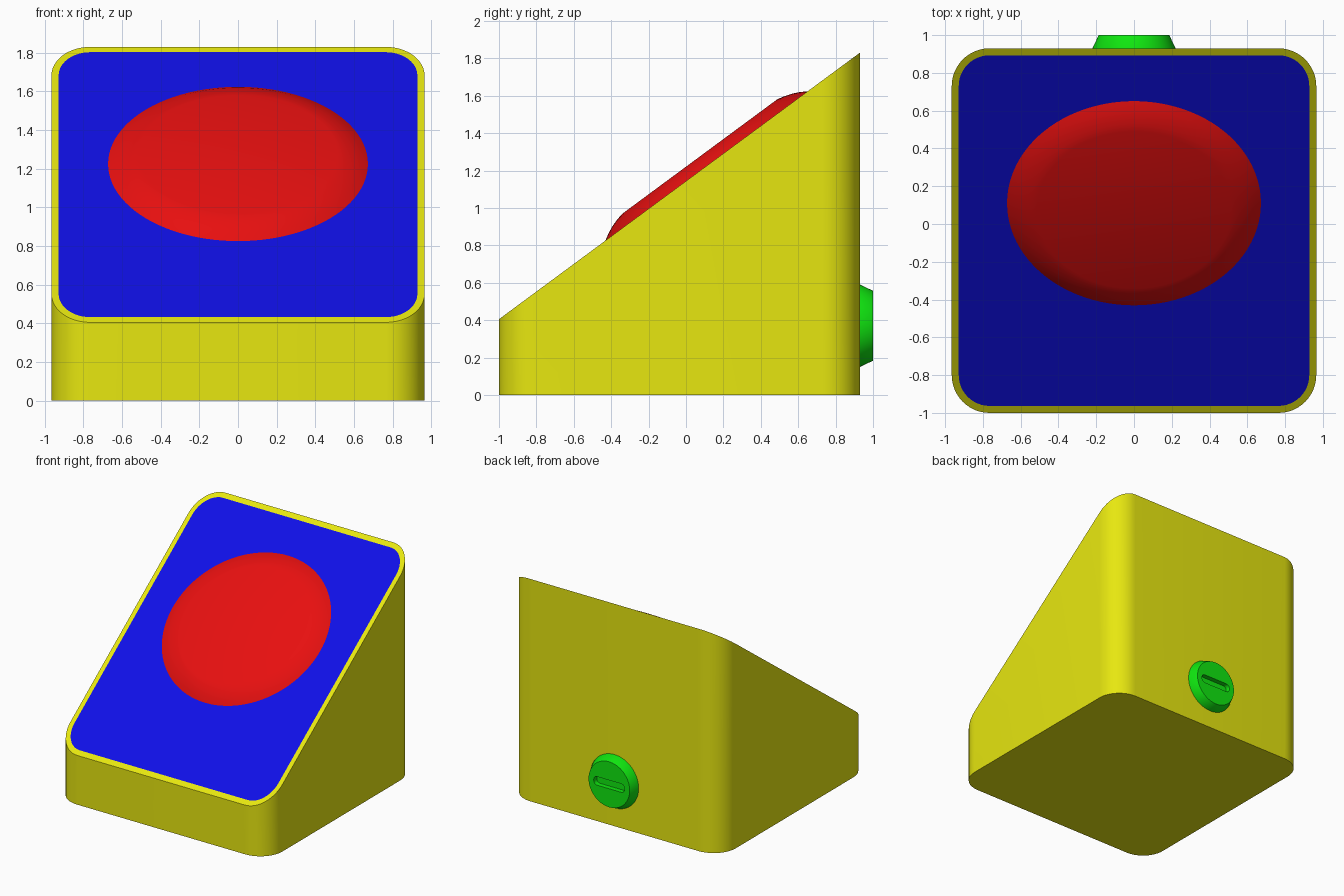
import bpy, bmesh
from math import pi, cos, sin, atan2, radians
from mathutils import Matrix, Vector

if "Cube" in bpy.data.objects:
    bpy.data.objects.remove(bpy.data.objects["Cube"])

HALF_X, FRONT, BACK = 0.965, -1.0, 0.93
LOW, HIGH = 0.405, 1.83
MID_Y, HALF_Y = (FRONT + BACK) / 2, (BACK - FRONT) / 2
SLOPE = (HIGH - LOW) / (BACK - FRONT)


def material(name, rgb):
    m = bpy.data.materials.new(name)
    m.use_nodes = True
    m.diffuse_color = (*rgb, 1)
    m.node_tree.nodes["Principled BSDF"].inputs["Base Color"].default_value = (*rgb, 1)
    return m


YELLOW = material("yellow", (0.8, 0.8, 0.005))
BLUE = material("blue", (0.005, 0.005, 0.8))
RED = material("red", (0.8, 0.005, 0.005))
GREEN = material("green", (0.005, 0.8, 0.005))


def finish(name, bm, mats, angle=30):
    bmesh.ops.recalc_face_normals(bm, faces=bm.faces)
    mesh = bpy.data.meshes.new(name)
    bm.to_mesh(mesh)
    bm.free()
    ob = bpy.data.objects.new(name, mesh)
    bpy.context.collection.objects.link(ob)
    for m in mats:
        mesh.materials.append(m)
    bpy.ops.object.select_all(action="DESELECT")
    ob.select_set(True)
    bpy.context.view_layer.objects.active = ob
    bpy.ops.object.shade_smooth_by_angle(angle=radians(angle))
    return ob


def rounded_outline(hx, hy, r, steps=12):
    """Points around a rounded rectangle centred on the origin."""
    pts = []
    for q, (sx, sy) in enumerate([(1, 1), (-1, 1), (-1, -1), (1, -1)]):
        for i in range(steps + 1):
            a = (q + i / steps) * pi / 2
            pts.append((sx * (hx - r) + r * cos(a), sy * (hy - r) + r * sin(a)))
    return pts


def bridge(bm, a, b):
    for i in range(len(a)):
        j = (i + 1) % len(a)
        bm.faces.new((a[i], a[j], b[j], b[i]))


def lathe(profile, segments=96):
    """Closed solid of revolution about z from (radius, height) rings."""
    bm = bmesh.new()
    rings = [[bm.verts.new((r * cos(2 * pi * i / segments), r * sin(2 * pi * i / segments), z))
              for i in range(segments)] for r, z in profile]
    for a, b in zip(rings, rings[1:]):
        bridge(bm, a, b)
    bm.faces.new(rings[0])
    bm.faces.new(rings[-1])
    return bm


# Wedge housing: rounded walls, sloping rim and inset blue panel
bm = bmesh.new()


def housing_ring(inset, sloped):
    ring = []
    for x, y in rounded_outline(HALF_X - inset, HALF_Y - inset, 0.2 - inset):
        z = LOW + (y + HALF_Y) * SLOPE if sloped else 0
        ring.append(bm.verts.new((x, y + MID_Y, z)))
    return ring


floor, rim, panel = housing_ring(0, False), housing_ring(0, True), housing_ring(0.037, True)
bridge(bm, floor, rim)
bridge(bm, rim, panel)
bm.faces.new(floor)
bm.faces.new(panel).material_index = 1
finish("housing", bm, [YELLOW, BLUE])

# Large push button lying on the slope
bm = lathe([(0.672, -0.02), (0.672, 0), (0.635, 0.022), (0.595, 0.04),
            (0.555, 0.053), (0.515, 0.062)])
centre = Vector((0, 0.11, LOW + (0.11 - FRONT) * SLOPE))
bm.transform(Matrix.Translation(centre) @ Matrix.Rotation(atan2(HIGH - LOW, BACK - FRONT), 4, "X"))
finish("push_button", bm, [RED], 20)

# Tapered knob on the back wall
to_back = Matrix.Translation((0, BACK, 0.37)) @ Matrix.Rotation(-pi / 2, 4, "X")
bm = lathe([(0.22, -0.01), (0.22, 0), (0.187, 0.07)], 64)
bm.transform(to_back)
knob = finish("back_knob", bm, [GREEN])

# Slot cut into the knob
bm = bmesh.new()
ends = [[bm.verts.new((x, y, z)) for x, y in rounded_outline(0.14, 0.035, 0.03, 6)]
        for z in (0.03, 0.12)]
bridge(bm, *ends)
for ring in ends:
    bm.faces.new(ring)
bm.transform(to_back)
cutter = finish("slot_cutter", bm, [GREEN])
cutter.hide_render = True

cut = knob.modifiers.new("slot", "BOOLEAN")
cut.operation = "DIFFERENCE"
cut.solver = "EXACT"
cut.object = cutter
bpy.ops.object.select_all(action="DESELECT")
knob.select_set(True)
bpy.context.view_layer.objects.active = knob
bpy.ops.object.modifier_move_to_index(modifier=cut.name, index=0)
bpy.ops.object.modifier_apply(modifier=cut.name)
bpy.data.objects.remove(cutter)
bpy.ops.object.shade_smooth_by_angle(angle=radians(30))
